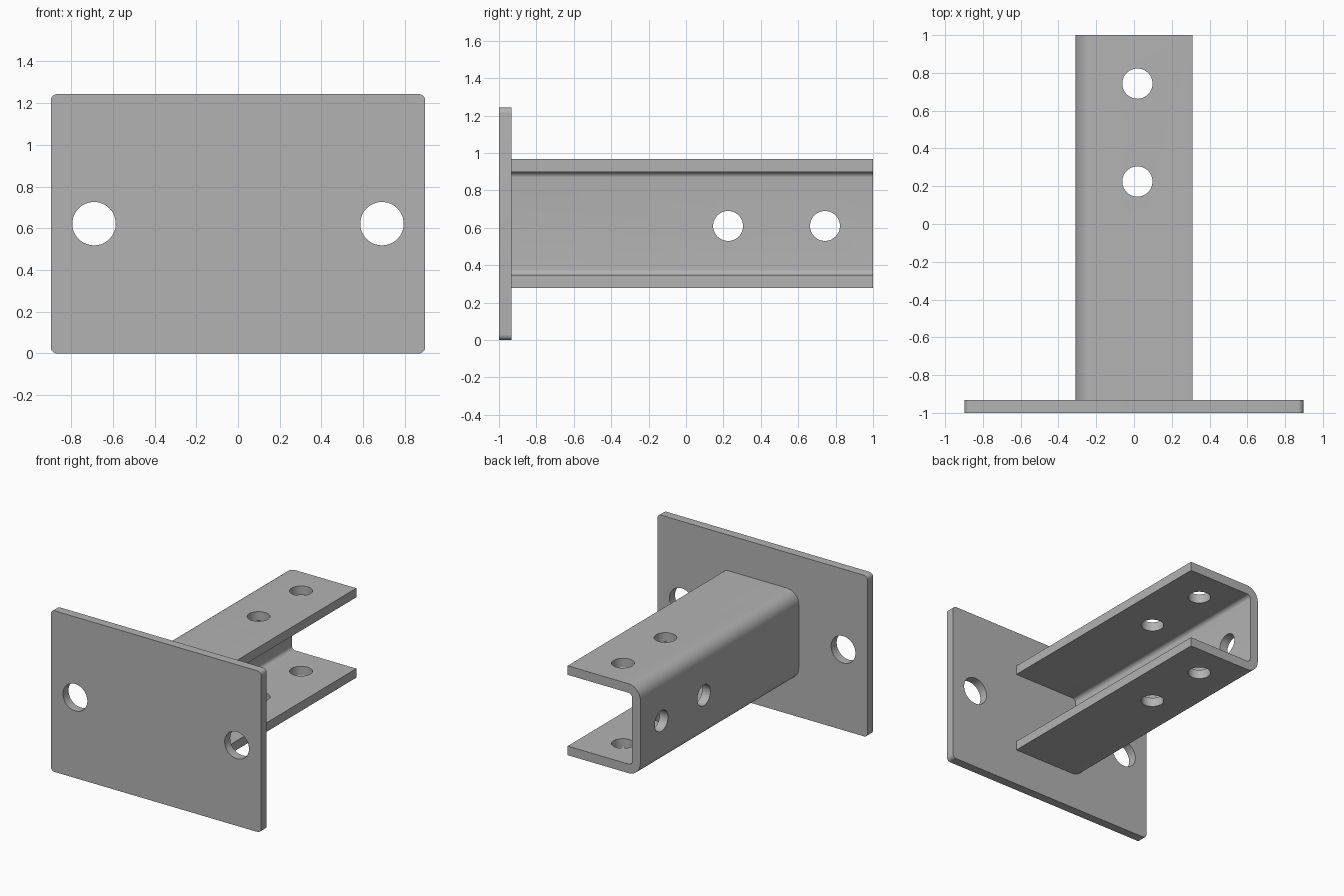
import bpy, bmesh, math
from mathutils import Matrix, Vector

cube = bpy.data.objects.get("Cube")
if cube:
    bpy.data.objects.remove(cube, do_unlink=True)

# Plain grey steel
steel = bpy.data.materials.new("grey steel")
steel.use_nodes = True
GREY = (0.45, 0.45, 0.45, 1)
steel.diffuse_color = GREY
steel.node_tree.nodes["Principled BSDF"].inputs["Base Color"].default_value = GREY


def arc(cx, cz, r, start, sweep, n=8):
    """Points on an arc in the XZ plane, angles in degrees."""
    angles = [math.radians(start + sweep * i / n) for i in range(n + 1)]
    return [(cx + r * math.cos(a), cz + r * math.sin(a)) for a in angles]


def make_object(name, bm):
    bmesh.ops.recalc_face_normals(bm, faces=bm.faces)
    mesh = bpy.data.meshes.new(name)
    bm.to_mesh(mesh)
    bm.free()
    obj = bpy.data.objects.new(name, mesh)
    bpy.context.collection.objects.link(obj)
    return obj


def extrude_profile(name, points, y0, y1):
    """Sweep an XZ outline along y."""
    bm = bmesh.new()
    face = bm.faces.new([bm.verts.new((x, y0, z)) for x, z in points])
    new = bmesh.ops.extrude_face_region(bm, geom=[face])["geom"]
    verts = [g for g in new if isinstance(g, bmesh.types.BMVert)]
    bmesh.ops.translate(bm, verts=verts, vec=(0, y1 - y0, 0))
    obj = make_object(name, bm)
    obj.data.materials.append(steel)
    return obj


def drill(obj, holes):
    """Cut round holes, each given as (centre, axis, radius, length)."""
    bm = bmesh.new()
    for centre, axis, radius, length in holes:
        turn = Vector((0, 0, 1)).rotation_difference(Vector(axis)).to_matrix().to_4x4()
        bmesh.ops.create_cone(bm, cap_ends=True, segments=48, radius1=radius,
                              radius2=radius, depth=length,
                              matrix=Matrix.Translation(centre) @ turn)
    cutter = make_object("hole_cutter", bm)
    cutter.hide_render = True
    mod = obj.modifiers.new("holes", "BOOLEAN")
    mod.operation = "DIFFERENCE"
    mod.solver = "EXACT"
    mod.object = cutter
    bpy.ops.object.select_all(action="DESELECT")
    bpy.context.view_layer.objects.active = obj
    obj.select_set(True)
    bpy.ops.object.modifier_apply(modifier=mod.name)
    bpy.data.objects.remove(cutter, do_unlink=True)
    bpy.ops.object.shade_smooth_by_angle(angle=math.radians(30))


# Mounting plate with rounded corners and two bolt holes
W, H, R = 0.897, 1.243, 0.03
outline = (arc(W - R, H - R, R, 0, 90) + arc(R - W, H - R, R, 90, 90)
           + arc(R - W, R, R, 180, 90) + arc(W - R, R, R, 270, 90))
plate = extrude_profile("mounting_plate", outline, -1, -0.932)
drill(plate, [((s * 0.69, -0.966, 0.622), (0, 1, 0), 0.104, 0.3) for s in (-1, 1)])

# Bent channel, open toward +x
X, LOW, TOP, T = 0.31, 0.278, 0.968, 0.07
RO, RI = 0.1, 0.03
cx, low_c, top_c = RO - X, LOW + RO, TOP - RO
outline = ([(X, TOP)] + arc(cx, top_c, RO, 90, 90) + arc(cx, low_c, RO, 180, 90)
           + [(X, LOW), (X, LOW + T)] + arc(cx, low_c, RI, 270, -90)
           + arc(cx, top_c, RI, 180, -90) + [(X, TOP - T)])
channel = extrude_profile("channel_arm", outline, -0.932, 1)

# Flange holes run through both flanges, web holes through the back wall
holes = []
for y in (0.225, 0.743):
    holes.append(((0.018, y, 0.62), (0, 0, 1), 0.08, 1.0))
    holes.append(((-0.275, y, 0.61), (1, 0, 0), 0.08, 0.2))
drill(channel, holes)
